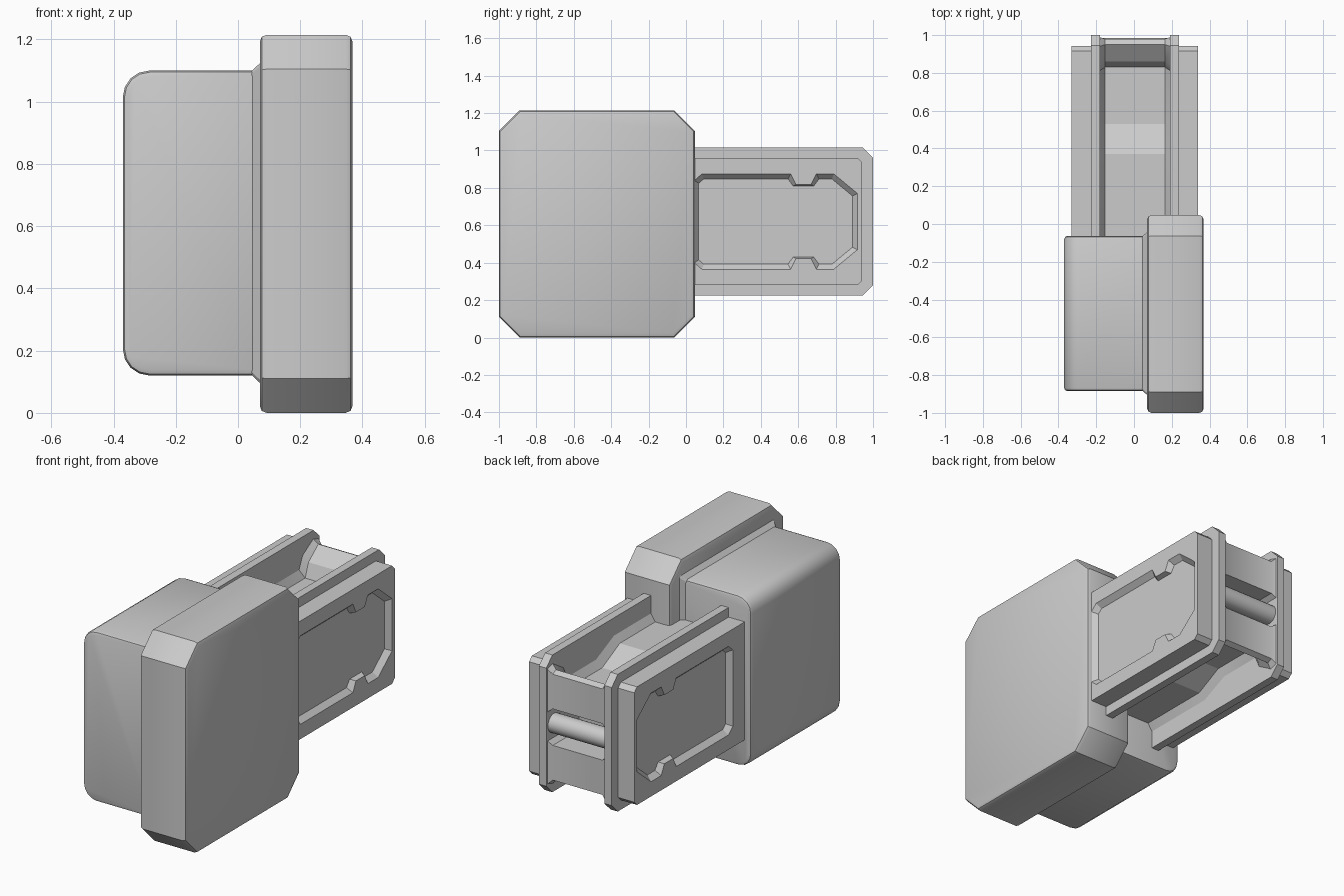
import bpy, bmesh, math

cube = bpy.data.objects.get("Cube")
if cube:
    bpy.data.objects.remove(cube, do_unlink=True)

grey = bpy.data.materials.new("light_grey")
grey.use_nodes = True
grey.diffuse_color = (0.6, 0.6, 0.6, 1)
grey.node_tree.nodes["Principled BSDF"].inputs["Base Color"].default_value = (0.6, 0.6, 0.6, 1)

MID_X, MID_Z = 0.005, 0.62   # symmetry planes of the arm


def activate(ob):
    bpy.ops.object.select_all(action='DESELECT')
    ob.select_set(True)
    bpy.context.view_layer.objects.active = ob


def loft(name, sections, place=lambda s, a, b: (s, a, b), bevel=0, edge_test=None, smooth=None):
    """Join matching closed outlines (position, [(a, b), ...]) into a capped solid."""
    bm = bmesh.new()
    rings = [[bm.verts.new(place(s, a, b)) for a, b in pts] for s, pts in sections]
    n = len(rings[0])
    for r0, r1 in zip(rings, rings[1:]):
        for i in range(n):
            bm.faces.new((r0[i], r0[(i + 1) % n], r1[(i + 1) % n], r1[i]))
    bm.faces.new(rings[0][::-1])
    bm.faces.new(rings[-1])
    bmesh.ops.recalc_face_normals(bm, faces=bm.faces)
    if bevel:
        edges = [e for e in bm.edges if edge_test(e)]
        bmesh.ops.bevel(bm, geom=edges, offset=bevel, segments=2, profile=0.5, affect='EDGES')
    me = bpy.data.meshes.new(name)
    bm.to_mesh(me)
    bm.free()
    me.materials.append(grey)
    ob = bpy.data.objects.new(name, me)
    bpy.context.collection.objects.link(ob)
    if smooth:
        activate(ob)
        bpy.ops.object.shade_smooth_by_angle(angle=math.radians(smooth))
    return ob


def chamfered(y0, y1, z0, z1, c):
    return [(y0 + c, z0), (y1 - c, z0), (y1, z0 + c), (y1, z1 - c),
            (y1 - c, z1), (y0 + c, z1), (y0, z1 - c), (y0, z0 + c)]


def mirrored_z(half):
    """Close a half outline of (y, height above middle) by mirroring it downwards."""
    return [(y, MID_Z + h) for y, h in half] + [(y, MID_Z - h) for y, h in reversed(half)]


def same_x(e):
    return abs(e.verts[0].co.x - e.verts[1].co.x) < 1e-5


def same_y(e):
    return abs(e.verts[0].co.y - e.verts[1].co.y) < 1e-5


# Large block with chamfered corners and softened rims
block = chamfered(-1.0, 0.047, 0.0, 1.215, 0.11)
loft("large_block", [(0.07, block), (0.368, block)], bevel=0.022, edge_test=same_x, smooth=40)

# Smaller side block, rounded on its outer long edges
R = 0.085
profile = [(0.08, 0.12)]
for cz, start in ((0.12 + R, 270), (1.10 - R, 180)):
    for i in range(5):
        t = math.radians(start - i * 22.5)
        profile.append((-0.37 + R + R * math.cos(t), cz + R * math.sin(t)))
profile.append((0.08, 1.10))
loft("side_block", [(-0.885, profile), (-0.063, profile)],
     place=lambda s, a, b: (a, s, b), bevel=0.018, edge_test=same_y, smooth=40)

# Flared collar where the two blocks meet
loft("block_collar", [(0.043, chamfered(-0.882, -0.066, 0.122, 1.098, 0.01)),
                      (0.073, chamfered(-0.908, -0.040, 0.094, 1.126, 0.01))])

# Recess outline of the arm side panels, at the surface and at its floor
rim_half = [(0.045, 0.22), (0.085, 0.255), (0.56, 0.255), (0.588, 0.198),
            (0.668, 0.198), (0.697, 0.255), (0.79, 0.255), (0.917, 0.15)]
floor_half = [(0.068, 0.205), (0.095, 0.228), (0.545, 0.228), (0.573, 0.19),
              (0.683, 0.19), (0.711, 0.228), (0.78, 0.228), (0.89, 0.137)]
rim, floor = mirrored_z(rim_half), mirrored_z(floor_half)

for side, label in ((1, "left"), (-1, "right")):
    def at(d):
        return MID_X + side * d
    # Guide plate
    plate = chamfered(-0.2, 1.0, 0.225, 1.015, 0.055)
    loft(label + "_arm_plate", [(at(0.185), plate), (at(0.232), plate)])
    # Outer panel with sunken shape
    outline = chamfered(-0.2, 0.942, 0.28, 0.96, 0.025)
    panel = loft(label + "_arm_panel", [(at(0.23), outline), (at(0.335), outline)])
    cutter = loft("recess_cutter", [(at(0.305), floor), (at(0.335), rim), (at(0.36), rim)])
    cutter.hide_render = True
    mod = panel.modifiers.new("recess", 'BOOLEAN')
    mod.operation = 'DIFFERENCE'
    mod.solver = 'EXACT'
    mod.object = cutter
    activate(panel)
    bpy.ops.object.modifier_apply(modifier=mod.name)
    bpy.data.objects.remove(cutter, do_unlink=True)

# Arm core: two bars open at the end, with flared sides against the plates
core = mirrored_z([(-0.15, 0.25), (0.37, 0.25), (0.53, 0.17), (0.83, 0.17), (0.86, 0.25),
                   (0.95, 0.32), (0.98, 0.305), (0.98, 0.105), (0.72, 0.105)])
flare = mirrored_z([(-0.15, 0.30), (0.385, 0.30), (0.55, 0.225), (0.81, 0.225), (0.84, 0.29),
                    (0.94, 0.35), (0.99, 0.335), (0.99, 0.08), (0.70, 0.08)])
loft("arm_core", [(MID_X - 0.19, flare), (MID_X - 0.158, core),
                  (MID_X + 0.158, core), (MID_X + 0.19, flare)], smooth=25)

# Cross roller between the bars
circle = [(0.93 + 0.055 * math.cos(i * math.tau / 20), MID_Z + 0.055 * math.sin(i * math.tau / 20))
          for i in range(20)]
loft("arm_roller", [(MID_X - 0.19, circle), (MID_X + 0.19, circle)], smooth=40)
